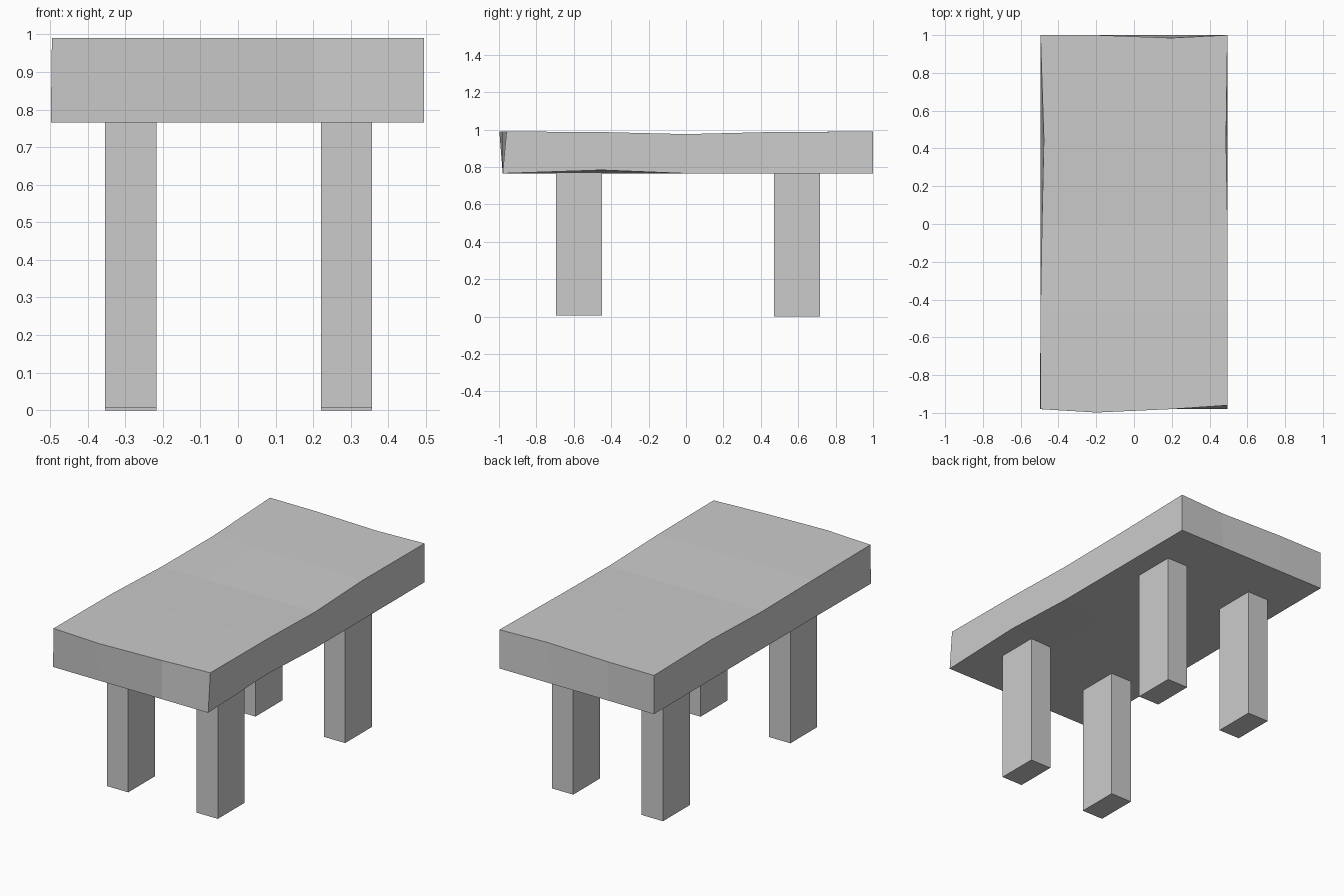
import bpy, bmesh

if "Cube" in bpy.data.objects:
    bpy.data.objects.remove(bpy.data.objects["Cube"])


def make_object(name, bm):
    bmesh.ops.recalc_face_normals(bm, faces=bm.faces[:])
    mesh = bpy.data.meshes.new(name)
    bm.to_mesh(mesh)
    bm.free()
    obj = bpy.data.objects.new(name, mesh)
    bpy.context.collection.objects.link(obj)
    return obj


# Slab: coarse grid, nudged by hand for a rough-hewn look
XS = [-0.495, -0.2, 0.2, 0.495]
YS = [-0.98, -0.45, 0.0, 0.45, 1.0]
TOP_Z = [0.99, 0.987, 0.976, 0.987, 0.99]
BOTTOM_Z = 0.766
# (column, row, layer): offset, layer 1 is the upper surface
NUDGES = {
    (1, 0, 1): (0, -0.018, 0),
    (3, 0, 1): (0, 0.02, 0),
    (2, 4, 1): (0, -0.015, 0),
    (0, 3, 1): (0.018, 0, -0.005),
    (0, 2, 1): (0.008, 0, 0),
    (3, 3, 1): (-0.008, 0, 0),
    (3, 1, 0): (0, 0, 0.018),
    (0, 0, 0): (-0.003, 0, 0),
}
bm = bmesh.new()
grid = {}
for i, x in enumerate(XS):
    for j, y in enumerate(YS):
        for k, z in enumerate((BOTTOM_Z, TOP_Z[j])):
            dx, dy, dz = NUDGES.get((i, j, k), (0, 0, 0))
            grid[i, j, k] = bm.verts.new((x + dx, y + dy, z + dz))


def quad(*keys):
    bm.faces.new([grid[k] for k in keys])


NX, NY = len(XS) - 1, len(YS) - 1
for i in range(NX):
    for j in range(NY):
        for k in (0, 1):
            quad((i, j, k), (i + 1, j, k), (i + 1, j + 1, k), (i, j + 1, k))
for i in range(NX):
    for j in (0, NY):
        quad((i, j, 0), (i + 1, j, 0), (i + 1, j, 1), (i, j, 1))
for j in range(NY):
    for i in (0, NX):
        quad((i, j, 0), (i, j + 1, 0), (i, j + 1, 1), (i, j, 1))
make_object("table_top", bm)


# Four square-cut legs, set slightly into the slab
def leg(name, x0, x1, y0, y1, z0, z1=0.772):
    b = bmesh.new()
    bmesh.ops.create_cube(b, size=1)
    for v in b.verts:
        v.co = (x1 if v.co.x > 0 else x0,
                y1 if v.co.y > 0 else y0,
                z1 if v.co.z > 0 else z0)
    make_object(name, b)


for side, x0, x1 in (("left", -0.354, -0.217), ("right", 0.221, 0.357)):
    leg("front_leg_" + side, x0, x1, -0.694, -0.449, 0.006)
    leg("back_leg_" + side, x0, x1, 0.47, 0.716, 0.0)
